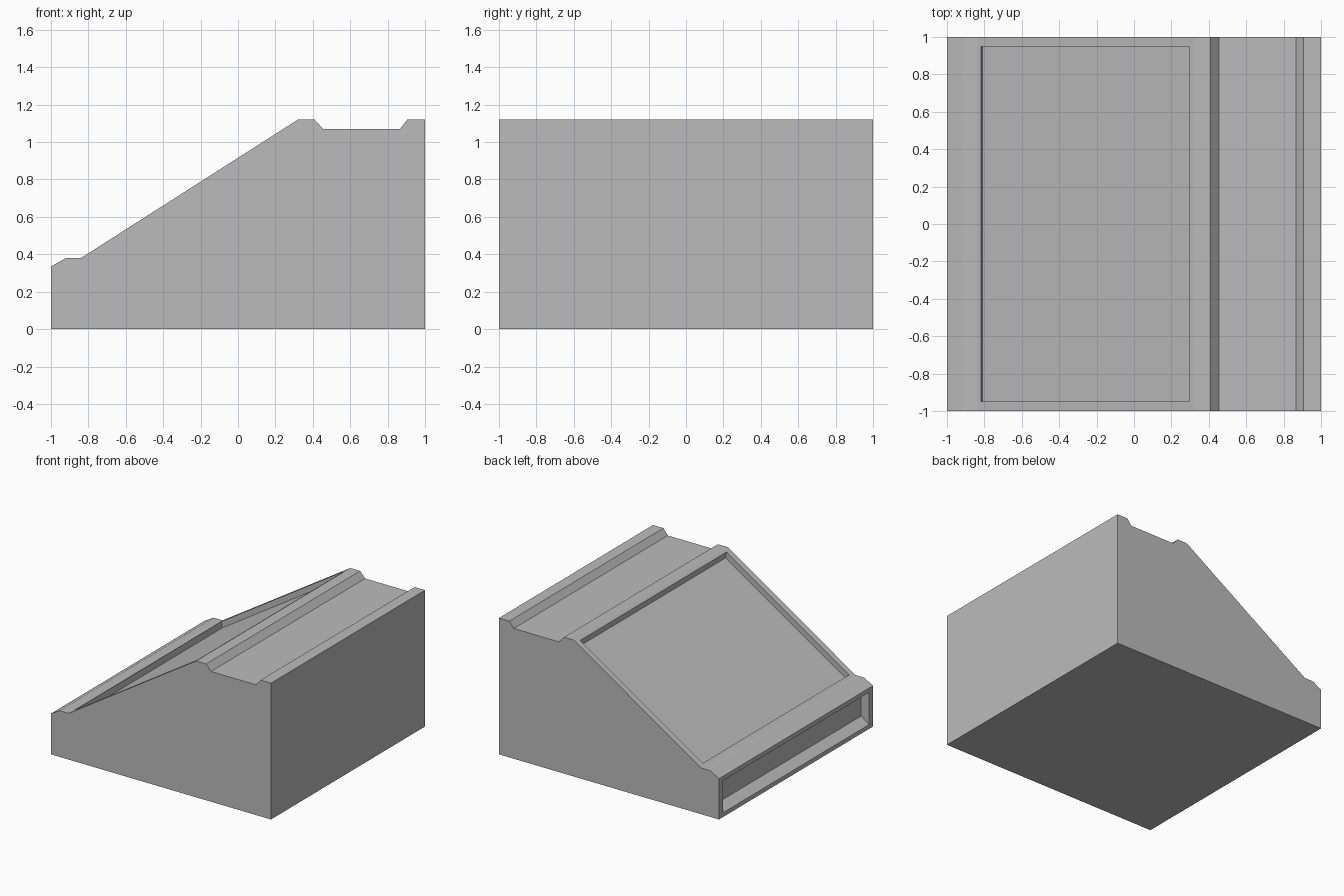
import bpy
import bmesh
from mathutils import Vector

cube = bpy.data.objects.get("Cube")
if cube:
    bpy.data.objects.remove(cube, do_unlink=True)

# Single plain grey material
grey = bpy.data.materials.new("plain_grey")
grey.use_nodes = True
colour = (0.5, 0.5, 0.5, 1.0)
grey.diffuse_color = colour
grey.node_tree.nodes["Principled BSDF"].inputs["Base Color"].default_value = colour

# Side outline (x, z) of the wedge-shaped housing
PROFILE = [(-1, 0), (1, 0), (1, 1.12), (0.905, 1.12), (0.865, 1.07),
           (0.455, 1.07), (0.41, 1.12), (0.32, 1.12),
           (-0.84, 0.38), (-0.92, 0.38), (-1, 0.335)]


def recess(bm, face, margin, push, half_width=0.95):
    """Inset a panel with an even border and push it inward."""
    bmesh.ops.inset_individual(bm, faces=[face], thickness=margin)
    for v in face.verts:
        v.co.y = half_width if v.co.y > 0 else -half_width
    # A zero-width second inset supplies the recess walls
    bmesh.ops.inset_individual(bm, faces=[face], thickness=0)
    bmesh.ops.translate(bm, verts=list(face.verts), vec=Vector(push))


bm = bmesh.new()
side = bm.faces.new([bm.verts.new((x, -1, z)) for x, z in PROFILE])
ext = bmesh.ops.extrude_face_region(bm, geom=[side])
bmesh.ops.translate(
    bm, vec=(0, 2, 0),
    verts=[g for g in ext["geom"] if isinstance(g, bmesh.types.BMVert)])
bmesh.ops.recalc_face_normals(bm, faces=bm.faces[:])
bm.normal_update()

# Sloped panel is the only large face leaning towards -x; end panel faces -x
slope = max((f for f in bm.faces if f.normal.x < -0.1 and f.normal.z > 0.1),
            key=lambda f: f.calc_area())
end = min(bm.faces, key=lambda f: f.normal.x)
recess(bm, slope, 0.039, (0.008, 0, -0.05))
recess(bm, end, 0.05, (0.073, 0, 0.05))

mesh = bpy.data.meshes.new("wedge_housing")
bm.to_mesh(mesh)
bm.free()
mesh.materials.append(grey)
housing = bpy.data.objects.new("wedge_housing", mesh)
bpy.context.collection.objects.link(housing)
